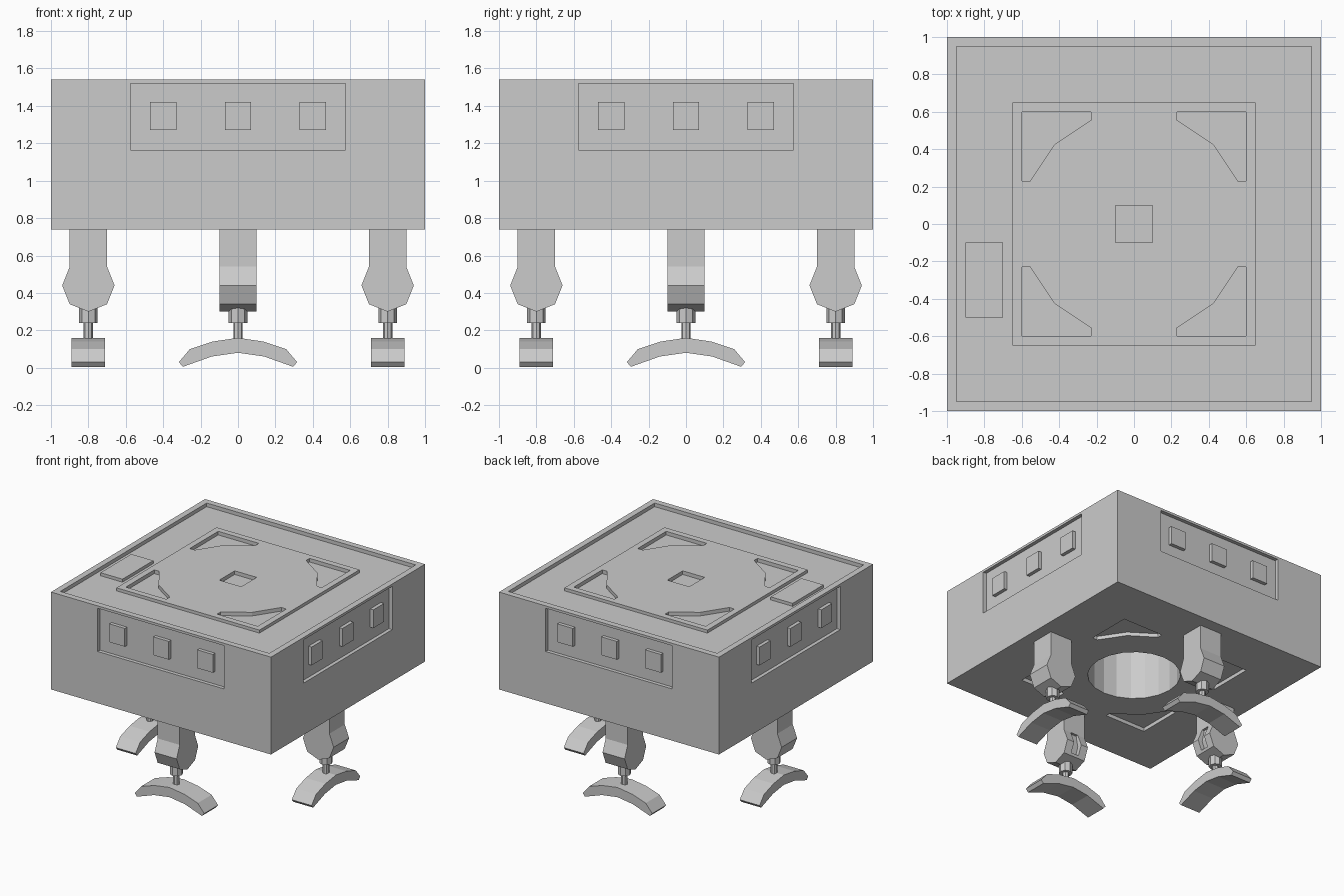
import bpy, bmesh
from math import pi, radians
from mathutils import Matrix

if "Cube" in bpy.data.objects:
    bpy.data.objects.remove(bpy.data.objects["Cube"], do_unlink=True)

IDENT = Matrix.Identity(4)
TURNS = [Matrix.Rotation(i * pi / 2, 4, "Z") for i in range(4)]
SIDES = ["front", "left", "back", "right"]
UPRIGHT = Matrix.Rotation(pi / 2, 4, "X")      # profile drawn in x-z, extruded along y


def prism(name, outline, low, high, matrix=IDENT):
    """Extrude a closed outline from low to high, then place it."""
    bm = bmesh.new()
    base = bm.faces.new([bm.verts.new((x, y, low)) for x, y in outline])
    out = bmesh.ops.extrude_face_region(bm, geom=[base])
    verts = [g for g in out["geom"] if isinstance(g, bmesh.types.BMVert)]
    bmesh.ops.translate(bm, verts=verts, vec=(0, 0, high - low))
    bmesh.ops.recalc_face_normals(bm, faces=bm.faces)
    return finish(name, bm, matrix)


def cylinder(name, radius, low, high, sides, matrix=IDENT):
    bm = bmesh.new()
    bmesh.ops.create_cone(bm, cap_ends=True, segments=sides, radius1=radius,
                          radius2=radius, depth=high - low,
                          matrix=Matrix.Translation((0, 0, (low + high) / 2)))
    return finish(name, bm, matrix)


def finish(name, bm, matrix):
    bm.transform(matrix)
    mesh = bpy.data.meshes.new(name)
    bm.to_mesh(mesh)
    bm.free()
    obj = bpy.data.objects.new(name, mesh)
    bpy.context.collection.objects.link(obj)
    return obj


def rect(x0, x1, y0, y1):
    return [(x0, y0), (x1, y0), (x1, y1), (x0, y1)]


def square(half):
    return rect(-half, half, -half, half)


def combine(target, tool, operation="DIFFERENCE"):
    """Apply a boolean and discard its tool object."""
    mod = target.modifiers.new("boolean", "BOOLEAN")
    mod.operation, mod.solver, mod.object = operation, "EXACT", tool
    bpy.context.view_layer.objects.active = target
    bpy.ops.object.modifier_apply(modifier=mod.name)
    bpy.data.objects.remove(tool, do_unlink=True)


# Body with a shallow tray in the roof, a raised square panel and a hatch
BOTTOM, TOP, STEP = 0.74, 1.54, 0.03
body = prism("body", square(1), BOTTOM, TOP)
combine(body, prism("tray", square(0.95), TOP - STEP, TOP + 0.1))
combine(body, prism("panel", square(0.65), 1.4, TOP - 0.005), "UNION")
combine(body, prism("hatch", rect(-0.9, -0.7, -0.5, -0.1), 1.4, TOP - 0.005), "UNION")

# Corner pockets in the roof panel and the underside
pocket = [(0.6, 0.6), (0.23, 0.6), (0.23, 0.555), (0.425, 0.425),
          (0.555, 0.23), (0.6, 0.23)]
for turn in TURNS:
    combine(body, prism("roof_pocket", pocket, TOP - 0.035, TOP + 0.1, turn))
    combine(body, prism("floor_pocket", pocket, BOTTOM - 0.1, BOTTOM + STEP, turn))
combine(body, prism("roof_socket", square(0.1), TOP - 0.035, TOP + 0.1))

# Deep round well in the underside
combine(body, cylinder("well", 0.35, BOTTOM - 0.1, BOTTOM + 0.55, 20))

# Recessed side panels, each with three square buttons
for side, turn in zip(SIDES, TURNS):
    place = turn @ UPRIGHT
    combine(body, prism("recess", rect(-0.575, 0.575, 1.165, 1.52),
                        1 - STEP, 1.1, place))
    for i, x in enumerate((-0.4, 0, 0.4)):
        prism(f"{side}_button_{i + 1}", rect(x - 0.07, x + 0.07, 1.27, 1.42),
              0.95, 0.999, place)

# Four legs: knuckle, collar, rod and arched foot
half_leg = [(0.1, 0.76), (0.1, 0.54), (0.14, 0.44), (0.1, 0.34)]
leg_outline = half_leg + [(0, 0.3)] + [(-x, z) for x, z in reversed(half_leg)]
slot_outline = [(0.2, 0.54), (0.08, 0.54), (0.1, 0.44), (0.07, 0.36), (0.2, 0.36)]
arch_top = [(0.135, 0.14), (0.257, 0.1), (0.316, 0.03)]
arch_under = [(0.295, 0.005), (0.14, 0.06)]
half_arch = arch_top + arch_under
foot_outline = ([(0, 0.16)] + half_arch + [(0, 0.08)]
                + [(-x, z) for x, z in reversed(half_arch)])

for side, turn in zip(SIDES, TURNS):
    spot = turn @ Matrix.Translation((0, -0.8, 0))
    inward = spot @ Matrix.Rotation(radians(90), 4, "Z")
    leg = prism(f"{side}_leg", leg_outline, -0.1, 0.1, inward @ UPRIGHT)
    combine(leg, prism("slot", slot_outline, -0.035, 0.035, inward @ UPRIGHT))
    cylinder(f"{side}_collar", 0.05, 0.24, 0.35, 8, spot)
    cylinder(f"{side}_rod", 0.025, 0.13, 0.3, 8, spot)
    prism(f"{side}_foot", foot_outline, -0.09, 0.09, spot @ UPRIGHT)
